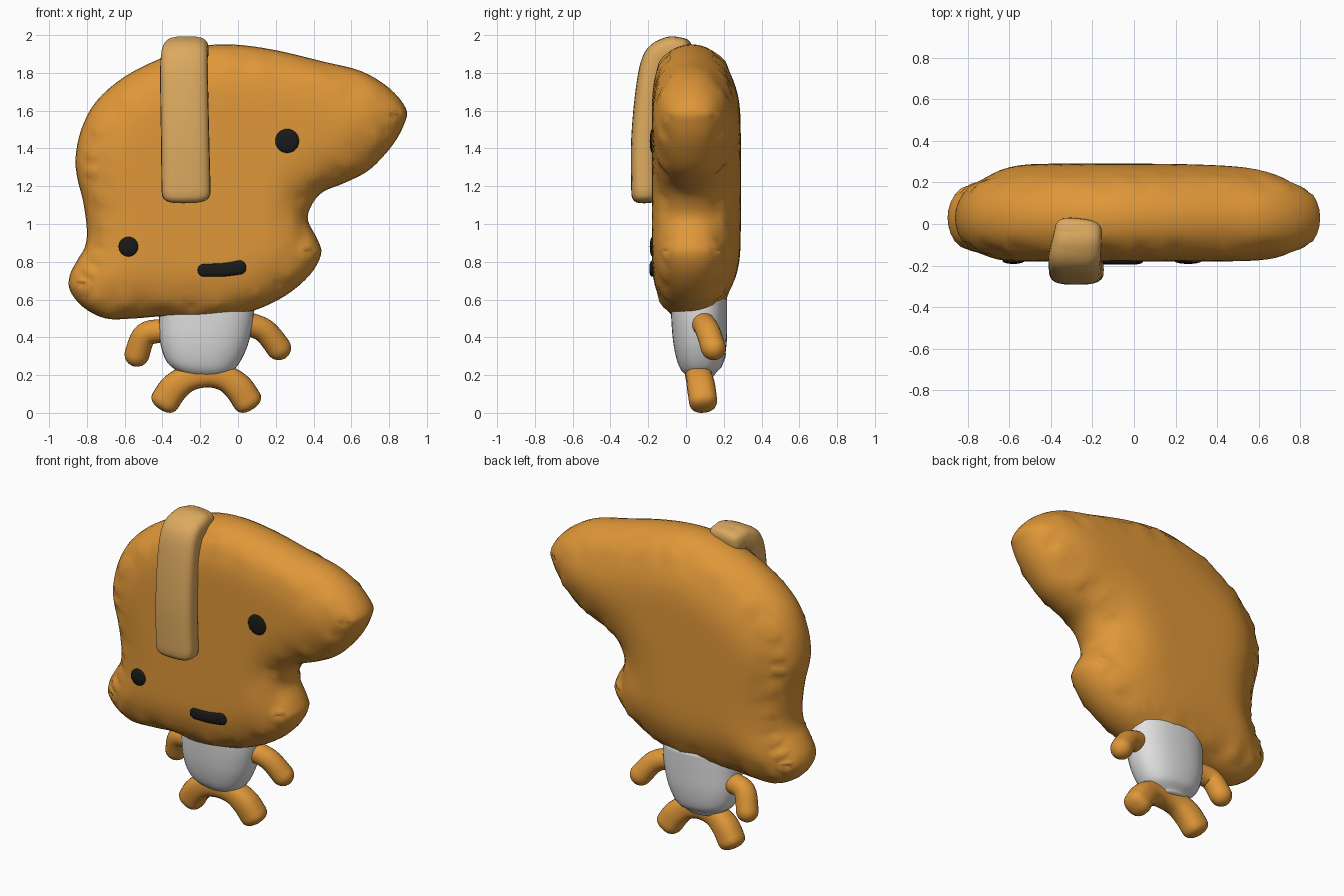
import bpy, bmesh, math
from mathutils import Vector, kdtree
from mathutils.geometry import delaunay_2d_cdt

if "Cube" in bpy.data.objects:
    bpy.data.objects.remove(bpy.data.objects["Cube"])


def material(name, r, g, b):
    m = bpy.data.materials.new(name)
    m.use_nodes = True
    m.diffuse_color = (r, g, b, 1)
    m.node_tree.nodes["Principled BSDF"].inputs["Base Color"].default_value = (r, g, b, 1)
    return m


ORANGE = material("orange", .74, .31, .04)
TAN = material("tan", .72, .40, .115)
WHITE = material("white", .75, .75, .75)
BLACK = material("black", .01, .01, .01)


def finish(name, bm, mat):
    bmesh.ops.recalc_face_normals(bm, faces=bm.faces)
    for f in bm.faces:
        f.smooth = True
    mesh = bpy.data.meshes.new(name)
    bm.to_mesh(mesh)
    bm.free()
    mesh.materials.append(mat)
    obj = bpy.data.objects.new(name, mesh)
    bpy.context.collection.objects.link(obj)
    return obj


def spline(pts, steps, closed=False):
    """Catmull-Rom samples through the points."""
    n = len(pts)
    pick = (lambda i: pts[i % n]) if closed else (lambda i: pts[min(max(i, 0), n - 1)])
    out = []
    for i in range(n if closed else n - 1):
        a, b, c, d = (Vector(pick(i + k)) for k in (-1, 0, 1, 2))
        for s in range(steps):
            t = s / steps
            out.append(b + (c - a) * t / 2 + (a * 2 - b * 5 + c * 4 - d) * t * t / 2
                       + (b * 3 - a - c * 3 + d) * t ** 3 / 2)
    if not closed:
        out.append(Vector(pts[-1]))
    return out


def tube(name, mat, pts, axis, power=2, cap=1.0, segments=24):
    """Sweep a rounded section; points are x, y, z, half width along axis, half depth."""
    axis = Vector(axis)
    path = spline(pts, 6)
    rings = []
    for i, p in enumerate(path):
        step = path[min(i + 1, len(path) - 1)] - path[max(i - 1, 0)]
        rings.append((p.xyz if len(p) == 3 else Vector(p[:3]), Vector(step[:3]).normalized(), p[3], p[4]))

    # rounded ends
    def end(ring, sign):
        c, t, a, b = ring
        angles = [math.pi / 2 * k / 6 for k in range(1, 6)] + [1.54]
        return [(c + t * sign * cap * min(a, b) * math.sin(q) ** (2 / power), t,
                 a * math.cos(q) ** (2 / power), b * math.cos(q) ** (2 / power)) for q in angles]
    rings = end(rings[0], -1)[::-1] + rings + end(rings[-1], 1)
    bm = bmesh.new()
    loops = []
    for c, t, a, b in rings:
        u = (axis - t * axis.dot(t)).normalized()
        v = t.cross(u)
        loop = []
        for k in range(segments):
            q = math.tau * k / segments
            co, si = math.cos(q), math.sin(q)
            x = math.copysign(abs(co) ** (2 / power), co)
            y = math.copysign(abs(si) ** (2 / power), si)
            loop.append(bm.verts.new(c + u * a * x + v * b * y))
        loops.append(loop)
    for lo, hi in zip(loops, loops[1:]):
        for k in range(segments):
            j = (k + 1) % segments
            bm.faces.new((lo[k], lo[j], hi[j], hi[k]))
    bm.faces.new(loops[0])
    bm.faces.new(loops[-1])
    return finish(name, bm, mat)


# Head: silhouette in hundredths, inflated to a rounded slab
OUTLINE = [(-86, 135), (-83, 150), (-75, 165), (-60, 178), (-40, 188), (-20, 194), (-2, 195),
           (20, 192), (45, 186), (65, 181), (80, 172), (89, 161), (88, 153), (82, 142), (70, 129),
           (57, 122), (45, 117), (39, 110), (37, 102), (42, 92), (44, 84), (38, 73), (25, 62),
           (8, 54), (-10, 50), (-25, 49), (-40, 51), (-55, 50), (-70, 50), (-82, 56),
           (-89, 65), (-89, 73), (-85, 81), (-81, 88), (-80, 97), (-82, 112), (-85, 124)]
outline = [p / 100 for p in spline(OUTLINE, 4, True)]
dense = [p / 100 for p in spline(OUTLINE, 40, True)]
tree = kdtree.KDTree(len(dense))
for i, p in enumerate(dense):
    tree.insert((p.x, p.y, 0), i)
tree.balance()


def edge_distance(p):
    return tree.find((p.x, p.y, 0))[2]


count = len(outline)
points = list(outline)
for d in (.004, .015, .035, .06, .09):
    for i, p in enumerate(outline):
        t = (outline[(i + 1) % count] - outline[i - 1]).normalized()
        q = p + Vector((t.y, -t.x)) * d
        if edge_distance(q) >= .95 * d:
            points.append(q)
for i in range(46):
    for j in range(38):
        q = Vector((-.9 + .04 * i + .02 * (j % 2), .48 + .04 * j))
        if edge_distance(q) > .11:
            points.append(q)
border = [(i, (i + 1) % count) for i in range(count)]
flat, _, tris, *_ = delaunay_2d_cdt(points, border, [], 1, 1e-5)

bm = bmesh.new()
rim = {}
inner = []
for depth, radius in ((-.21, .22), (.26, .36)):
    made = {}

    def vert(i):
        if i in made:
            return made[i]
        p = flat[i]
        d = edge_distance(p)
        if d < .001:
            if i not in rim:
                rim[i] = bm.verts.new((p.x, .03, p.y))
            made[i] = rim[i]
        else:
            h = math.sqrt(1 - (1 - min(d / radius, 1)) ** 2)
            made[i] = bm.verts.new((p.x, .03 + depth * h, p.y))
            if d > .05:
                inner.append(made[i])
        return made[i]
    for tri in tris:
        bm.faces.new([vert(i) for i in tri])
for _ in range(10):
    bmesh.ops.smooth_vert(bm, verts=inner, factor=.5, use_axis_y=True)
finish("head", bm, ORANGE)

# Forelock folded over the top of the head
tube("forelock", TAN, [(-.275, -.22, 1.18, .13, .07), (-.28, -.22, 1.45, .128, .07),
                       (-.285, -.195, 1.72, .127, .07), (-.285, -.155, 1.87, .125, .075),
                       (-.275, -.09, 1.915, .12, .075), (-.27, -.05, 1.915, .115, .075)],
     (1, 0, -.0), power=3.2)

# Face
for name, x, z, r in (("left_eye", .26, 1.44, .064), ("right_eye", -.58, .88, .052)):
    bm = bmesh.new()
    bmesh.ops.create_uvsphere(bm, u_segments=24, v_segments=12, radius=1)
    for v in bm.verts:
        v.co = (x + v.co.x * r, -.178 + v.co.y * .014, z + v.co.z * r)
    finish(name, bm, BLACK)
tube("mouth", BLACK, [(-.18, -.18, .755, .014, .034), (-.08, -.18, .757, .014, .035),
                      (.01, -.18, .77, .014, .037)], (0, 1, 0), cap=2.4)

# Body
tube("body", WHITE, [(-.2, .085, .2, .1, .07), (-.195, .08, .25, .18, .115),
                     (-.185, .075, .36, .23, .14), (-.17, .07, .5, .25, .148),
                     (-.165, .07, .6, .25, .148)], (1, 0, 0), power=2.4, cap=.25, segments=32)

# Arms
tube("right_arm", ORANGE, [(-.38, .09, .435, .062, .062), (-.49, .11, .415, .064, .064),
                           (-.535, .145, .31, .066, .066)], (0, 1, 0))
tube("left_arm", ORANGE, [(.04, .09, .475, .062, .062), (.14, .115, .435, .064, .064),
                          (.215, .145, .345, .066, .066)], (0, 1, 0))

# Legs as one arch with blunt feet
tube("legs", ORANGE, [(-.383, .09, .068, .075, .078), (-.335, .08, .135, .075, .077),
                      (-.26, .07, .185, .07, .07), (-.16, .065, .205, .07, .07),
                      (-.07, .07, .185, .07, .07), (.0, .08, .135, .075, .077),
                      (.047, .09, .068, .075, .078)], (0, 1, 0), power=2.4, cap=.75)
